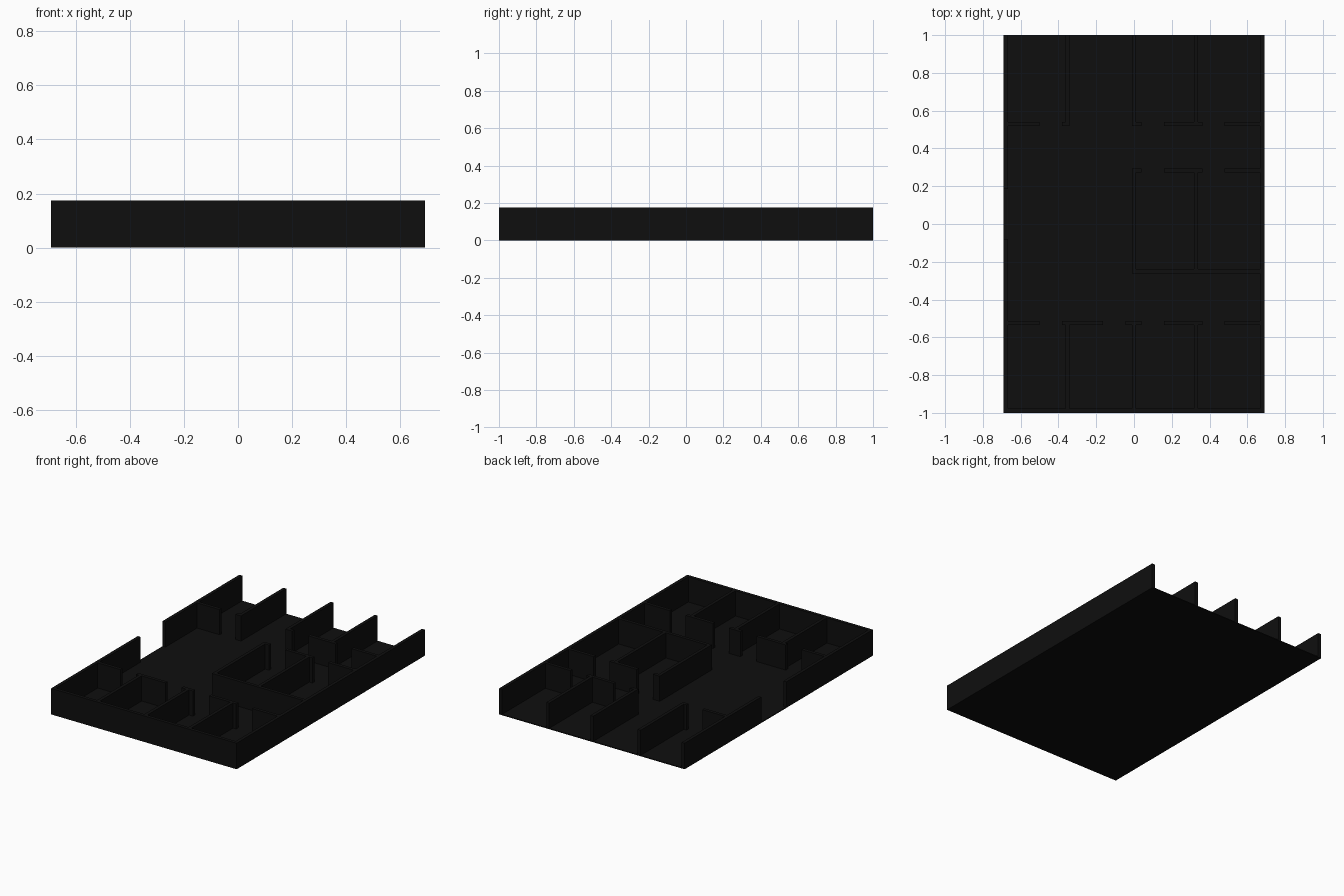
import bpy, bmesh
from mathutils import Matrix, Vector

if "Cube" in bpy.data.objects:
    bpy.data.objects.remove(bpy.data.objects["Cube"])

H, T = 0.175, 0.022          # wall height and thickness
X, Y = 0.69, 1.0             # half extents of the plan
XM, XR = -0.352, 0.328       # partition lines

black = bpy.data.materials.new("matte black")
black.diffuse_color = (0.0045, 0.0045, 0.0045, 1)
black.use_nodes = True
black.node_tree.nodes["Principled BSDF"].inputs["Base Color"].default_value = black.diffuse_color


def boxes(name, spans):
    """One object made of axis-aligned boxes (x0, x1, y0, y1, z0, z1)."""
    bm = bmesh.new()
    for x0, x1, y0, y1, z0, z1 in spans:
        m = Matrix.Translation(Vector(((x0 + x1) / 2, (y0 + y1) / 2, (z0 + z1) / 2)))
        m = m @ Matrix.Diagonal((x1 - x0, y1 - y0, z1 - z0, 1))
        bmesh.ops.create_cube(bm, size=1, matrix=m)
    me = bpy.data.meshes.new(name)
    bm.to_mesh(me)
    bm.free()
    me.materials.append(black)
    ob = bpy.data.objects.new(name, me)
    bpy.context.collection.objects.link(ob)
    return ob


def along_y(x, y0, y1):
    return (x - T / 2, x + T / 2, y0, y1, 0, H)


def along_x(y, x0, x1):
    return (x0, x1, y - T / 2, y + T / 2, 0, H)


# Floor slab
boxes("floor", [(-X, X, -Y, Y, 0, 0.006)])

# Outer walls: back is open, left has a doorway
e = T / 2
boxes("front_wall", [along_x(-Y + e, -X, X)])
boxes("right_wall", [along_y(X - e, -Y, Y)])
boxes("left_wall", [along_y(-X + e, -Y, -0.08), along_y(-X + e, 0.185, Y)])

# Room dividers running front to back
for x in (XM, 0, XR):
    boxes("front_divider", [along_y(x, -Y, -0.525)])
    boxes("back_divider", [along_y(x, 0.53, Y)])
for x in (0, XR):
    boxes("middle_divider", [along_y(x, -0.25, 0.284)])

# Corridor walls with door gaps
left_bits = [(-X, -0.5)]
right_bits = [(0.16, 0.362), (0.48, X)]
boxes("front_corridor_wall", [along_x(-0.525, a, b) for a, b in
      left_bits + [(-0.382, -0.165), (-0.045, 0.04)] + right_bits])
boxes("back_corridor_wall", [along_x(0.53, a, b) for a, b in
      left_bits + [(-0.382, XM + e), (-e, 0.04)] + right_bits])
boxes("middle_door_wall", [along_x(0.284, a, b) for a, b in
      [(-e, 0.04)] + right_bits])
boxes("middle_solid_wall", [along_x(-0.25, -e, X)])
